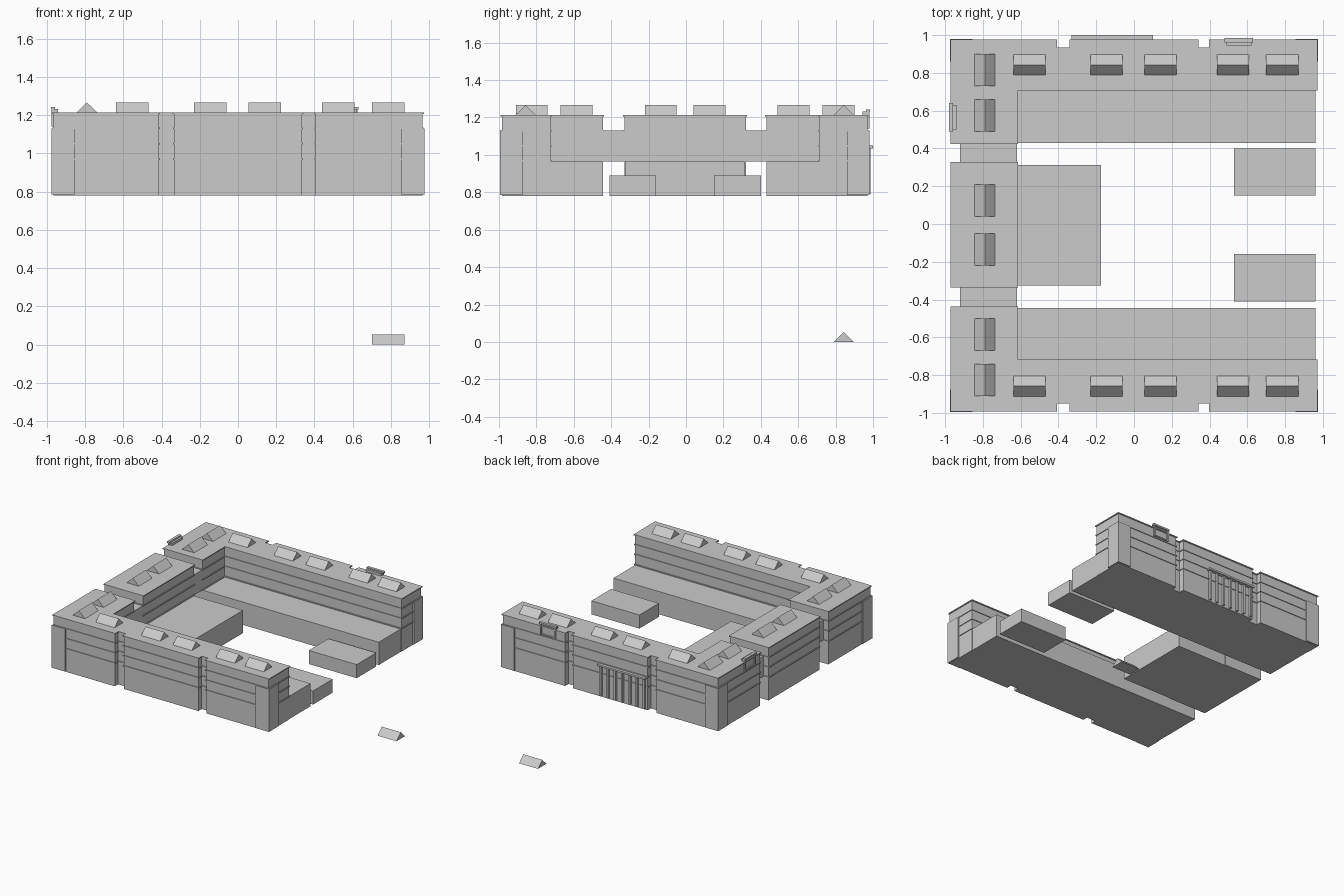
import bpy, bmesh
from mathutils import Vector

if "Cube" in bpy.data.objects:
    bpy.data.objects.remove(bpy.data.objects["Cube"])

BASE, STEP, ROOF = 0.78, 0.965, 1.213


def add_mesh(name, verts, faces):
    me = bpy.data.meshes.new(name)
    me.from_pydata(verts, [], faces)
    bm = bmesh.new()
    bm.from_mesh(me)
    bmesh.ops.recalc_face_normals(bm, faces=bm.faces)
    bm.to_mesh(me)
    bm.free()
    ob = bpy.data.objects.new(name, me)
    bpy.context.collection.objects.link(ob)
    return ob


def extrude(name, outline, z0, z1):
    n = len(outline)
    verts = [(x, y, z) for z in (z0, z1) for x, y in outline]
    faces = [list(range(n))[::-1], list(range(n, 2 * n))]
    faces += [(i, (i + 1) % n, n + (i + 1) % n, n + i) for i in range(n)]
    return add_mesh(name, verts, faces)


def box(name, x0, x1, y0, y1, z0, z1):
    return extrude(name, [(x0, y0), (x1, y0), (x1, y1), (x0, y1)], z0, z1)


def inflate(outline, e):
    # push every wall of a right-angled outline outwards by e
    n = len(outline)
    p = [Vector(v) for v in outline]
    area = sum(p[i].x * p[(i + 1) % n].y - p[(i + 1) % n].x * p[i].y for i in range(n))
    s = e if area > 0 else -e
    out = []
    for i in range(n):
        a = (p[i] - p[i - 1]).normalized()
        b = (p[(i + 1) % n] - p[i]).normalized()
        out.append((p[i].x + s * (a.y + b.y), p[i].y - s * (a.x + b.x)))
    return out


def block(name, outline):
    extrude(name, outline, BASE, ROOF - 0.008)
    extrude(name + "_cornice", inflate(outline, 0.007), ROOF - 0.008, ROOF)
    for z in (1.13, 1.05, 0.968):
        extrude(name + "_string_course", inflate(outline, 0.006), z - 0.004, z + 0.004)


def skylight(name, x, y, z, along_x=True):
    l, w, h = 0.085, 0.054, 0.053
    pts = [(-l, -w, 0), (-l, w, 0), (-l, 0, h), (l, -w, 0), (l, w, 0), (l, 0, h)]
    if not along_x:
        pts = [(b, a, c) for a, b, c in pts]
    add_mesh(name, [(x + a, y + b, z + c) for a, b, c in pts],
             [(0, 1, 2), (3, 5, 4), (0, 3, 4, 1), (1, 4, 5, 2), (2, 5, 3, 0)])


def wing(name, outer, notch, inner, end):
    # L-shaped tall wing with two full-height slots in the outer wall
    block(name, [(-.965, end), (-.62, end), (-.62, inner), (.965, inner), (.965, outer),
                 (.405, outer), (.405, notch), (.335, notch), (.335, outer),
                 (-.335, outer), (-.335, notch), (-.415, notch), (-.415, outer),
                 (-.965, outer)])
    # low courtyard storey
    box(name + "_low_storey", -.62, .962, min(inner, end), max(inner, end), BASE, STEP)
    # raised L-shaped corner panels
    s = 1 if outer > 0 else -1
    for m in (-1, 1):
        extrude(name + "_corner_panel",
                [(m * .855, outer), (m * .855, outer + s * .01), (m * .975, outer + s * .01),
                 (m * .975, outer - s * .11), (m * .965, outer - s * .11), (m * .965, outer)],
                BASE + .005, 1.13)


wing("back_wing", .97, .928, .715, .43)
wing("front_wing", -.985, -.943, -.725, -.445)

# west middle block with its low hall and the two bridges over the gateways
block("middle_block", [(-.965, -.33), (-.62, -.33), (-.62, .32), (-.965, .32)])
box("middle_hall", -.62, -.175, -.325, .312, BASE, STEP)
box("back_bridge", -.92, -.62, .318, .432, STEP, 1.13)
box("front_bridge", -.92, -.62, -.447, -.328, STEP, 1.13)

# free-standing pavilions
box("back_pavilion", .53, .96, .15, .40, BASE, .89)
box("front_pavilion", .53, .96, -.41, -.16, BASE, .89)

# roof skylights
for x in (-.553, -.145, .14, .525, .785):
    skylight("back_skylight", x, .843, ROOF)
    skylight("front_skylight", x, -.858, ROOF)
for y in (.815, .575, .125, -.135, -.585, -.825):
    skylight("west_skylight", -.79, y, ROOF, False)
# loose skylight on the ground
skylight("loose_skylight", .785, .843, 0)

# back portico
box("portico_lintel", -.33, .10, .965, 1.0, 1.035, 1.05)
for i in range(7):
    x = -.31 + i * .39 / 6
    box("portico_column", x - .008, x + .008, .968, .987, BASE + .01, 1.036)


def gable_frame(name, c, wall, axis):
    # framed upstand: two posts, a head, a sill and a rear panel
    def part(label, a0, a1, d0, d1, z0, z1):
        if axis == 'x':
            box(name + label, c + a0, c + a1, wall + d0, wall + d1, z0, z1)
        else:
            box(name + label, -wall - d1, -wall - d0, c + a0, c + a1, z0, z1)
    part("_head", -.076, .076, -.008, .014, 1.228, 1.242)
    part("_left_post", -.07, -.058, -.004, .011, 1.14, 1.23)
    part("_right_post", .058, .07, -.004, .011, 1.14, 1.23)
    part("_sill", -.07, .07, -.004, .009, 1.14, 1.15)
    part("_rear_panel", -.066, .066, -.025, -.004, 1.205, 1.232)


gable_frame("back_gable", .555, .97, 'x')
gable_frame("west_gable", .565, .965, 'y')
